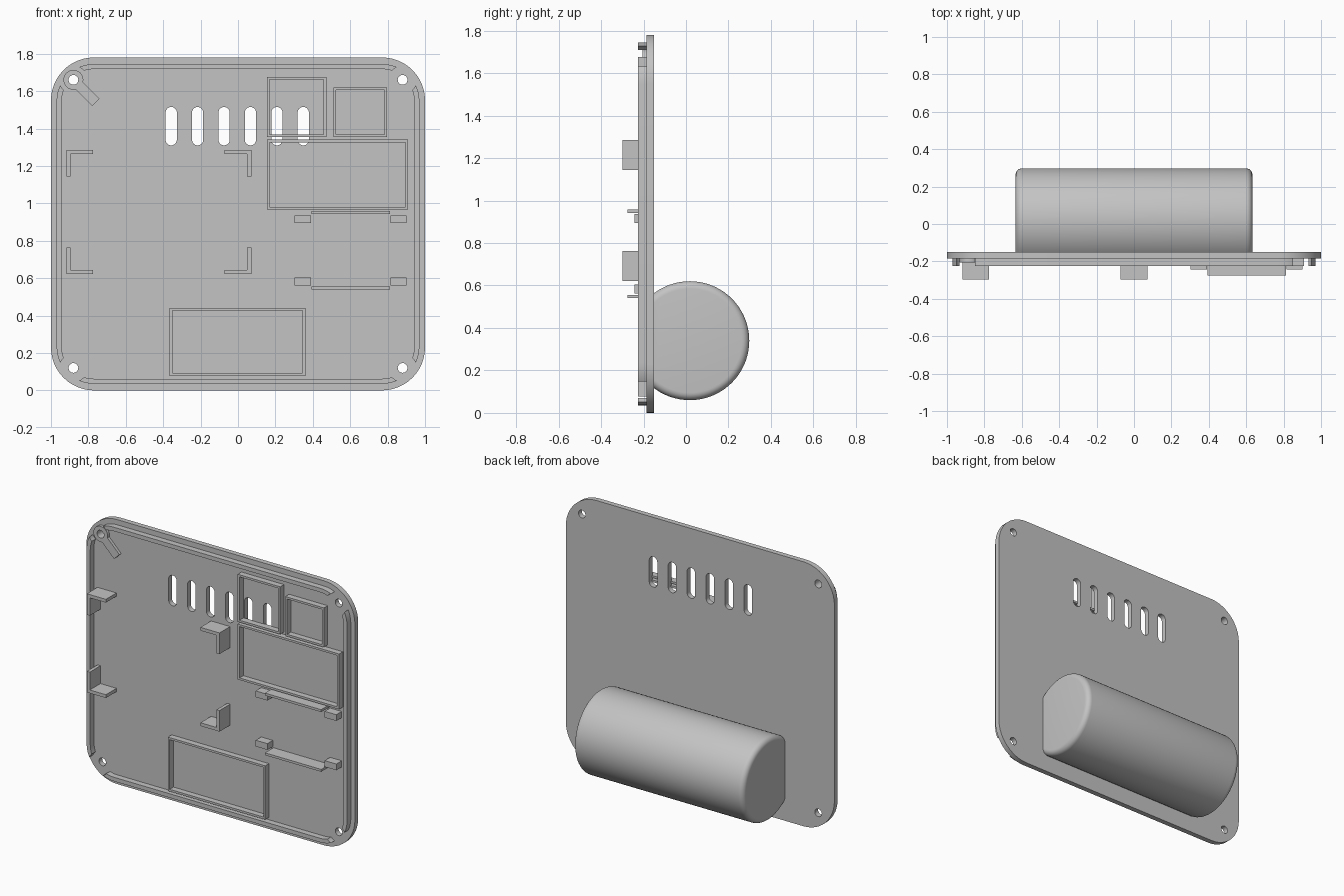
import bpy, bmesh
from math import cos, sin, pi, radians
from mathutils import Vector

cube = bpy.data.objects.get("Cube")
if cube:
    bpy.data.objects.remove(cube, do_unlink=True)

grey = bpy.data.materials.new("plain grey")
grey.use_nodes = True
COLOR = (0.55, 0.55, 0.55, 1)
grey.diffuse_color = COLOR
grey.node_tree.nodes["Principled BSDF"].inputs["Base Color"].default_value = COLOR

BACK, FACE, RIM, DEEP = -0.15, -0.185, -0.225, -0.298
SINK = FACE + 0.005      # parts reach slightly into the plate
MID_Z, HEIGHT = 0.89, 1.78
HOLES = [(x, z) for x in (-0.88, 0.88) for z in (0.12, 1.66)]


def finish(bm, name, smooth=False):
    bmesh.ops.recalc_face_normals(bm, faces=bm.faces)
    mesh = bpy.data.meshes.new(name)
    bm.to_mesh(mesh)
    bm.free()
    mesh.materials.append(grey)
    obj = bpy.data.objects.new(name, mesh)
    bpy.context.collection.objects.link(obj)
    if smooth:
        shade(obj)
    return obj


def activate(obj):
    bpy.ops.object.select_all(action='DESELECT')
    obj.select_set(True)
    bpy.context.view_layer.objects.active = obj


def shade(obj):
    activate(obj)
    bpy.ops.object.shade_smooth_by_angle(angle=radians(35))


def rounded(x0, x1, z0, z1, r, steps=12):
    """Rounded rectangle outline in x and z."""
    pts = []
    for i, (cx, cz) in enumerate([(x1 - r, z1 - r), (x0 + r, z1 - r),
                                  (x0 + r, z0 + r), (x1 - r, z0 + r)]):
        for k in range(steps + 1):
            a = pi / 2 * (i + k / steps)
            pts.append((cx + r * cos(a), cz + r * sin(a)))
    return pts


def circle(x, z, r, n=32):
    return [(x + r * cos(2 * pi * k / n), z + r * sin(2 * pi * k / n)) for k in range(n)]


def rect(x0, x1, z0, z1):
    return [(x0, z0), (x1, z0), (x1, z1), (x0, z1)]


def add_prism(bm, pts, y0, y1):
    a = [bm.verts.new((x, y0, z)) for x, z in pts]
    b = [bm.verts.new((x, y1, z)) for x, z in pts]
    caps = [bm.faces.new(a), bm.faces.new(b)]
    for i in range(len(a)):
        j = (i + 1) % len(a)
        bm.faces.new((a[i], a[j], b[j], b[i]))
    return caps


def prism(name, pts, y0, y1=SINK):
    bm = bmesh.new()
    add_prism(bm, pts, y0, y1)
    return finish(bm, name)


def ring(name, outer, inner, y0, y1=SINK, smooth=False):
    """Wall between two matching outlines."""
    bm = bmesh.new()
    loops = [[bm.verts.new((x, y, z)) for x, z in pts]
             for pts, y in ((outer, y0), (outer, y1), (inner, y1), (inner, y0))]
    n = len(outer)
    for k in range(4):
        p, q = loops[k], loops[(k + 1) % 4]
        for i in range(n):
            j = (i + 1) % n
            bm.faces.new((p[i], p[j], q[j], q[i]))
    return finish(bm, name, smooth)


def cut(obj, outlines):
    """Cut straight through along y with each outline."""
    bm = bmesh.new()
    for pts in outlines:
        add_prism(bm, pts, -0.5, 0.5)
    cutter = finish(bm, "cutter")
    cutter.hide_render = True
    mod = obj.modifiers.new("cut", 'BOOLEAN')
    mod.operation, mod.solver, mod.object = 'DIFFERENCE', 'EXACT', cutter
    activate(obj)
    bpy.ops.object.modifier_apply(modifier=mod.name)
    bpy.data.objects.remove(cutter, do_unlink=True)
    shade(obj)


# Main plate with softened edges, screw holes and vent slots
bm = bmesh.new()
caps = add_prism(bm, rounded(-1, 1, 0, HEIGHT, 0.23), FACE, BACK)
bmesh.ops.bevel(bm, geom=[e for f in caps for e in f.edges], offset=0.015,
                segments=4, profile=0.5, affect='EDGES')
plate = finish(bm, "plate")
slots = [rounded(x - 0.03, x + 0.03, 1.31, 1.515, 0.0299, 8)
         for x in (-0.357 + 0.1412 * i for i in range(6))]
cut(plate, [circle(x, z, 0.026) for x, z in HOLES] + slots)

# Locating rim, interrupted around the screw holes
rim = ring("rim", rounded(-0.97, 0.97, 0.035, HEIGHT - 0.035, 0.2),
           rounded(-0.943, 0.943, 0.062, HEIGHT - 0.062, 0.173), RIM)
cut(rim, [circle(x, z, 0.075) for x, z in HOLES])

# Hanging tab at one screw hole
hx, hz = -0.88, 1.66
ring("tab_eye", circle(hx, hz, 0.053), circle(hx, hz, 0.026), -0.205, smooth=True)
along, side = Vector((1, -1)).normalized(), Vector((1, 1)).normalized() * 0.028
start, end = Vector((hx, hz)) + along * 0.042, Vector((hx, hz)) + along * 0.17
prism("tab_arm", [tuple(p) for p in (start - side, end - side, end + side, start + side)], -0.205)

# Rectangular component frames
W = 0.014
for name, (x0, x1, z0, z1) in {
        "upper_frame": (0.155, 0.472, 1.355, 1.675),
        "small_frame": (0.51, 0.797, 1.355, 1.62),
        "wide_frame": (0.155, 0.91, 0.967, 1.34),
        "lower_frame": (-0.365, 0.36, 0.078, 0.44)}.items():
    ring(name, rect(x0, x1, z0, z1), rect(x0 + W, x1 - W, z0 + W, z1 - W), RIM)

# Four corner brackets for a board
BX, BZ, HX, HZ, LEG, T = -0.423, 0.953, 0.494, 0.332, 0.142, 0.022
for sx, h in ((-1, "right"), (1, "left")):
    for sz, v in ((-1, "lower"), (1, "upper")):
        shape = [(HX, HZ), (HX, HZ - LEG), (HX - T, HZ - LEG),
                 (HX - T, HZ - T), (HX - LEG, HZ - T), (HX - LEG, HZ)]
        prism(f"{v}_{h}_bracket", [(BX + sx * x, BZ + sz * z) for x, z in shape], DEEP)

# Holder: long rails with small stops, mirrored up and down
for s, v in ((-1, "lower"), (1, "upper")):
    def span(a, b):
        return sorted((0.749 + s * a, 0.749 + s * b))
    prism(v + "_rail", rect(0.393, 0.812, *span(0.193, 0.209)), -0.275)
    for h, x in (("right", 0.302), ("left", 0.815)):
        prism(f"{v}_{h}_stop", rect(x, x + 0.087, *span(0.145, 0.187)), -0.243)

# Drum on the back, rounded at the ends and flat against the plate
R, CY, CZ, HALF, B = 0.28, 0.018, 0.34, 0.633, 0.035
profile = [(-HALF + B * (1 - sin(a)), R - B * (1 - cos(a)))
           for a in (pi / 2 * (1 - k / 6) for k in range(7))]
profile = [(-HALF + B - B * cos(pi / 2 * k / 6), R - B + B * sin(pi / 2 * k / 6)) for k in range(7)]
profile += [(-x, r) for x, r in reversed(profile)]
bm = bmesh.new()
N = 72
loops = [[bm.verts.new((x, CY + r * cos(2 * pi * k / N), CZ + r * sin(2 * pi * k / N)))
          for k in range(N)] for x, r in profile]
for p, q in zip(loops, loops[1:]):
    for i in range(N):
        j = (i + 1) % N
        bm.faces.new((p[i], p[j], q[j], q[i]))
bm.faces.new(loops[0])
bm.faces.new(loops[-1])
bmesh.ops.bisect_plane(bm, geom=bm.verts[:] + bm.edges[:] + bm.faces[:],
                       plane_co=(0, BACK - 0.004, 0), plane_no=(0, 1, 0), clear_inner=True)
bmesh.ops.holes_fill(bm, edges=[e for e in bm.edges if e.is_boundary], sides=0)
finish(bm, "drum", smooth=True)
